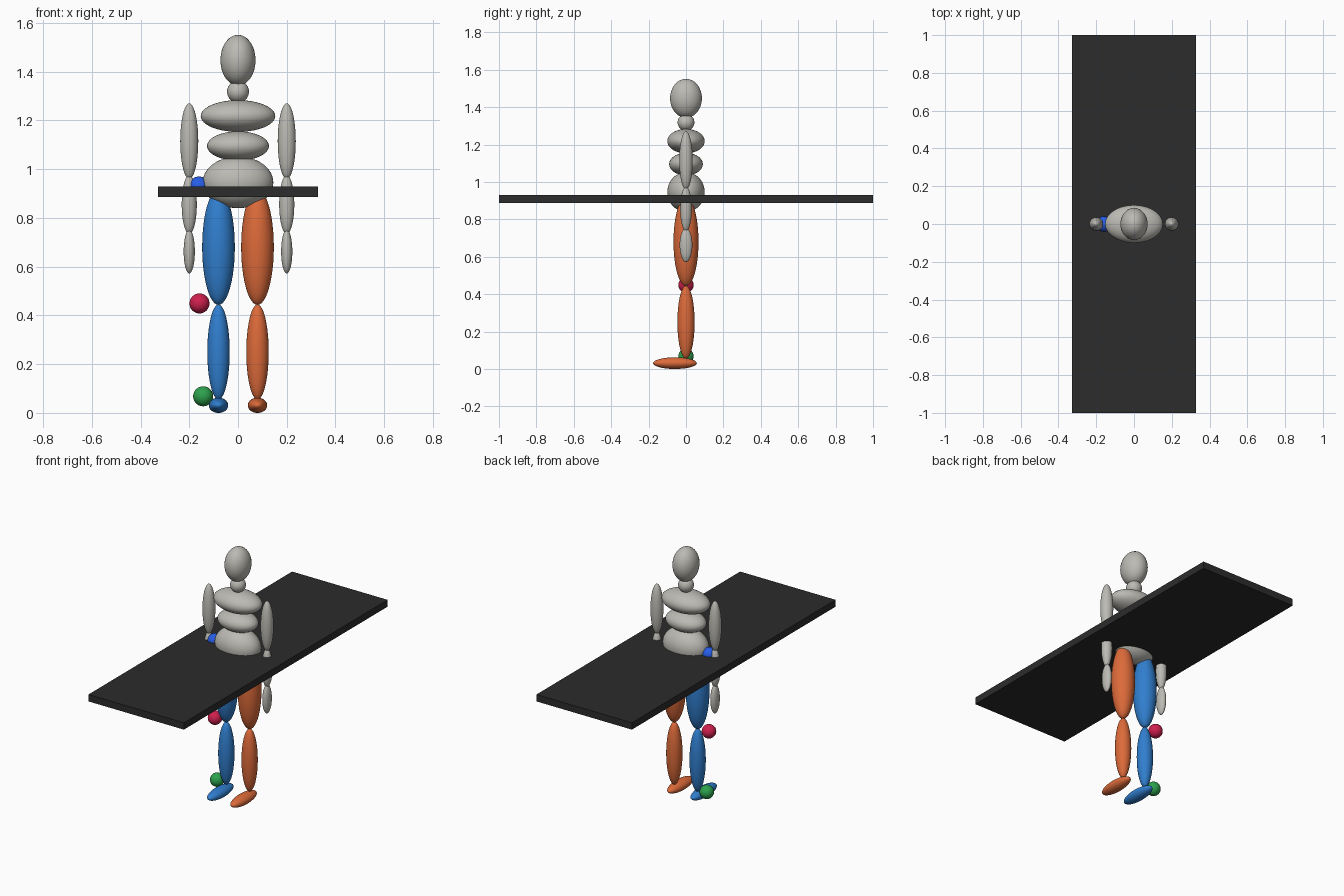
import bpy

if "Cube" in bpy.data.objects:
    bpy.data.objects.remove(bpy.data.objects["Cube"])


def material(name, rgb):
    m = bpy.data.materials.new(name)
    m.diffuse_color = (*rgb, 1.0)
    m.use_nodes = True
    m.node_tree.nodes["Principled BSDF"].inputs["Base Color"].default_value = m.diffuse_color
    return m


grey = material("warm_grey", (0.50, 0.49, 0.45))
black = material("charcoal", (0.025, 0.025, 0.025))
blue = material("leg_blue", (0.030, 0.21, 0.62))
orange = material("leg_orange", (0.72, 0.145, 0.042))
red = material("marker_red", (0.62, 0.014, 0.075))
green = material("marker_green", (0.026, 0.36, 0.075))
bright_blue = material("marker_blue", (0.02, 0.11, 0.80))


def ellipsoid(name, centre, radii, mat):
    bpy.ops.mesh.primitive_uv_sphere_add(segments=40, ring_count=24, radius=1, location=centre)
    ob = bpy.context.object
    ob.name = name
    ob.scale = radii
    bpy.ops.object.transform_apply(location=False, rotation=False, scale=True)
    bpy.ops.object.shade_smooth()
    ob.data.materials.append(mat)
    return ob


# Head and torso
ellipsoid("head", (0, 0, 1.447), (0.072, 0.085, 0.104), grey)
ellipsoid("neck", (0, 0, 1.318), (0.045, 0.045, 0.045), grey)
ellipsoid("chest", (0, 0, 1.218), (0.153, 0.100, 0.065), grey)
ellipsoid("waist", (0, 0, 1.095), (0.127, 0.090, 0.060), grey)
ellipsoid("pelvis", (0, 0, 0.946), (0.145, 0.100, 0.106), grey)

# Arms and legs, one colour per leg
for side, s, leg in (("right", -1, blue), ("left", 1, orange)):
    ellipsoid(side + "_upper_arm", (s * 0.2, 0, 1.115), (0.037, 0.036, 0.155), grey)
    ellipsoid(side + "_forearm", (s * 0.2, 0, 0.855), (0.031, 0.031, 0.120), grey)
    ellipsoid(side + "_hand", (s * 0.2, 0, 0.662), (0.023, 0.034, 0.090), grey)
    ellipsoid(side + "_thigh", (s * 0.08, 0, 0.68), (0.067, 0.067, 0.237), leg)
    ellipsoid(side + "_shin", (s * 0.08, 0, 0.25), (0.046, 0.046, 0.195), leg)
    ellipsoid(side + "_foot", (s * 0.08, -0.059, 0.031), (0.040, 0.117, 0.031), leg)

# Joint markers beside the right leg
ellipsoid("hip_marker", (-0.16, 0, 0.93), (0.040, 0.040, 0.040), bright_blue)
ellipsoid("knee_marker", (-0.158, 0, 0.449), (0.041, 0.041, 0.041), red)
ellipsoid("ankle_marker", (-0.143, 0, 0.068), (0.041, 0.041, 0.041), green)

# Flat board through the hips
bpy.ops.mesh.primitive_cube_add(size=1, location=(0, 0, 0.908))
board = bpy.context.object
board.name = "board"
board.scale = (0.656, 2.0, 0.043)
bpy.ops.object.transform_apply(location=False, rotation=False, scale=True)
board.data.materials.append(black)
